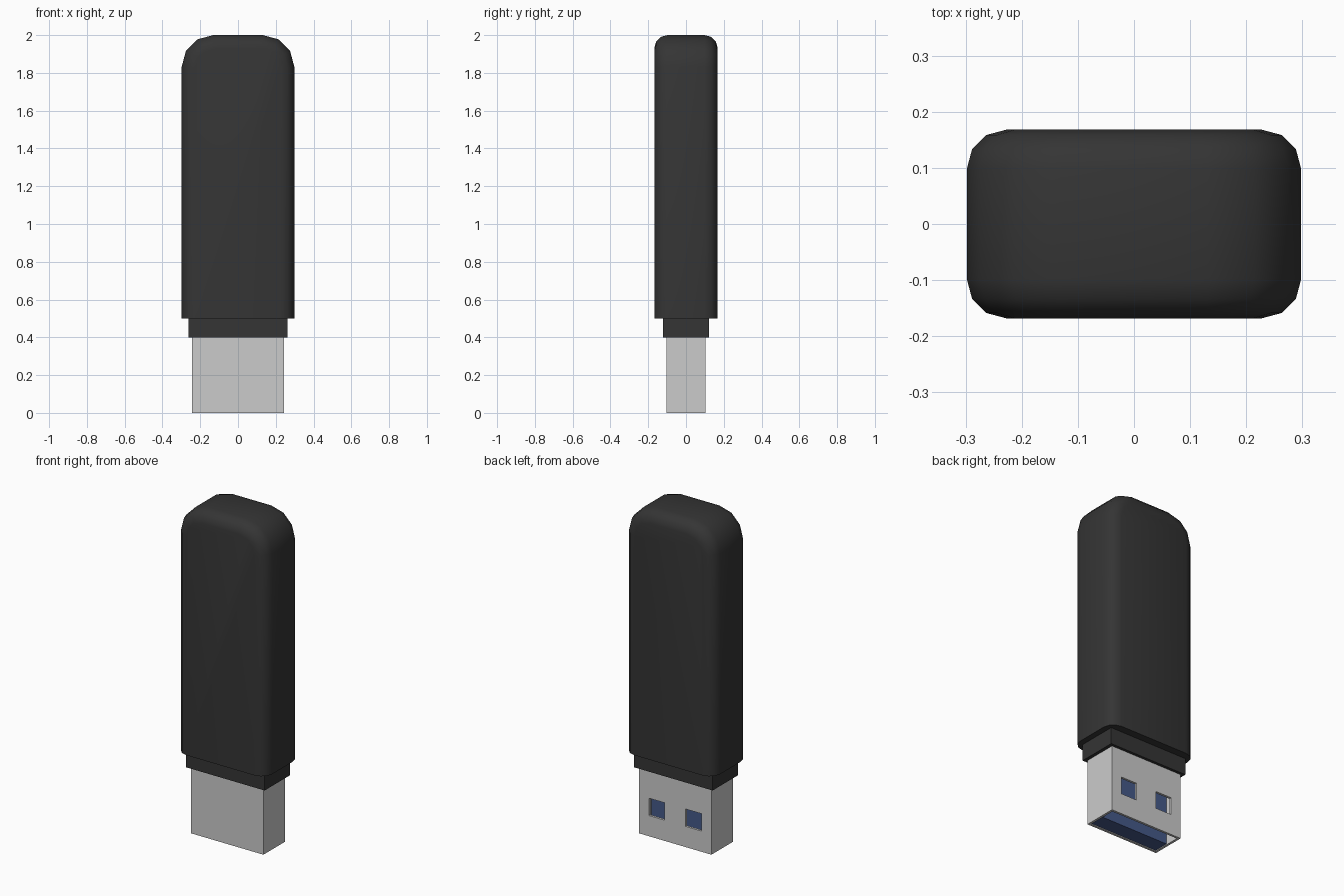
import bpy, bmesh
from math import sin, cos, pi, radians

if "Cube" in bpy.data.objects:
    bpy.data.objects.remove(bpy.data.objects["Cube"])


def material(name, rgb):
    m = bpy.data.materials.new(name)
    m.diffuse_color = (*rgb, 1)
    m.use_nodes = True
    m.node_tree.nodes["Principled BSDF"].inputs["Base Color"].default_value = m.diffuse_color
    return m


def add_object(name, bm, mat=None):
    bmesh.ops.recalc_face_normals(bm, faces=bm.faces[:])
    mesh = bpy.data.meshes.new(name)
    bm.to_mesh(mesh)
    bm.free()
    ob = bpy.data.objects.new(name, mesh)
    bpy.context.collection.objects.link(ob)
    if mat:
        mesh.materials.append(mat)
    return ob


def box(name, lo, hi, mat=None):
    bm = bmesh.new()
    bmesh.ops.create_cube(bm, size=1)
    for v in bm.verts:
        v.co = [a + (b - a) * (c + 0.5) for a, b, c in zip(lo, hi, v.co)]
    return add_object(name, bm, mat)


def cut(target, cutter):
    mod = target.modifiers.new("cut", 'BOOLEAN')
    mod.operation = 'DIFFERENCE'
    mod.solver = 'EXACT'
    mod.object = cutter
    cutter.hide_render = True
    cutter.hide_set(True)


black = material("black_plastic", (0.035, 0.035, 0.035))
blue = material("blue_plastic", (0.06, 0.1, 0.25))

# Body: front profile with rounded top corners, rims bevelled front and back
W, D, Z0, Z1, R = 0.298, 0.168, 0.5, 2.0, 0.167
profile = [(W, Z0)]
for i in range(4):
    a = i * pi / 6
    profile.append((W - R + R * cos(a), Z1 - R + R * sin(a)))
profile += [(-x, z) for x, z in reversed(profile)]

bm = bmesh.new()
front = bm.faces.new([bm.verts.new((x, -D, z)) for x, z in profile])
ext = bmesh.ops.extrude_face_region(bm, geom=[front], use_keep_orig=True)
for v in ext["geom"]:
    if isinstance(v, bmesh.types.BMVert):
        v.co.y = D
bmesh.ops.recalc_face_normals(bm, faces=bm.faces[:])
rims = [e for e in bm.edges
        if abs(e.verts[0].co.y - e.verts[1].co.y) < 1e-5
        and max(v.co.z for v in e.verts) > Z0 + 1e-4]
bmesh.ops.bevel(bm, geom=rims, offset=0.07, offset_type='OFFSET', segments=3,
                profile=0.5, affect='EDGES')
body = add_object("body", bm, black)
bpy.context.view_layer.objects.active = body
body.select_set(True)
bpy.ops.object.shade_smooth_by_angle(angle=radians(40))

# Collar between body and plug
box("collar", (-0.263, -0.121, 0.4), (0.263, 0.121, Z0), black)

# Metal plug shell: hollow, with two square windows on the back
PX, PY, T = 0.243, 0.104, 0.014
shell = box("plug_shell", (-PX, -PY, 0), (PX, PY, 0.4))
cut(shell, box("cavity_cutter", (-PX + T, -PY + T, -0.1), (PX - T, PY - T, 0.39)))
for side, x0 in (("left", -0.176), ("right", 0.07)):
    cut(shell, box("window_cutter_" + side, (x0, 0.05, 0.125), (x0 + 0.106, 0.15, 0.23)))

# Blue contact tongue filling the front half of the plug
box("contact_tongue", (-PX + T, -PY + T, 0.005), (PX - T, 0.002, 0.395), blue)
